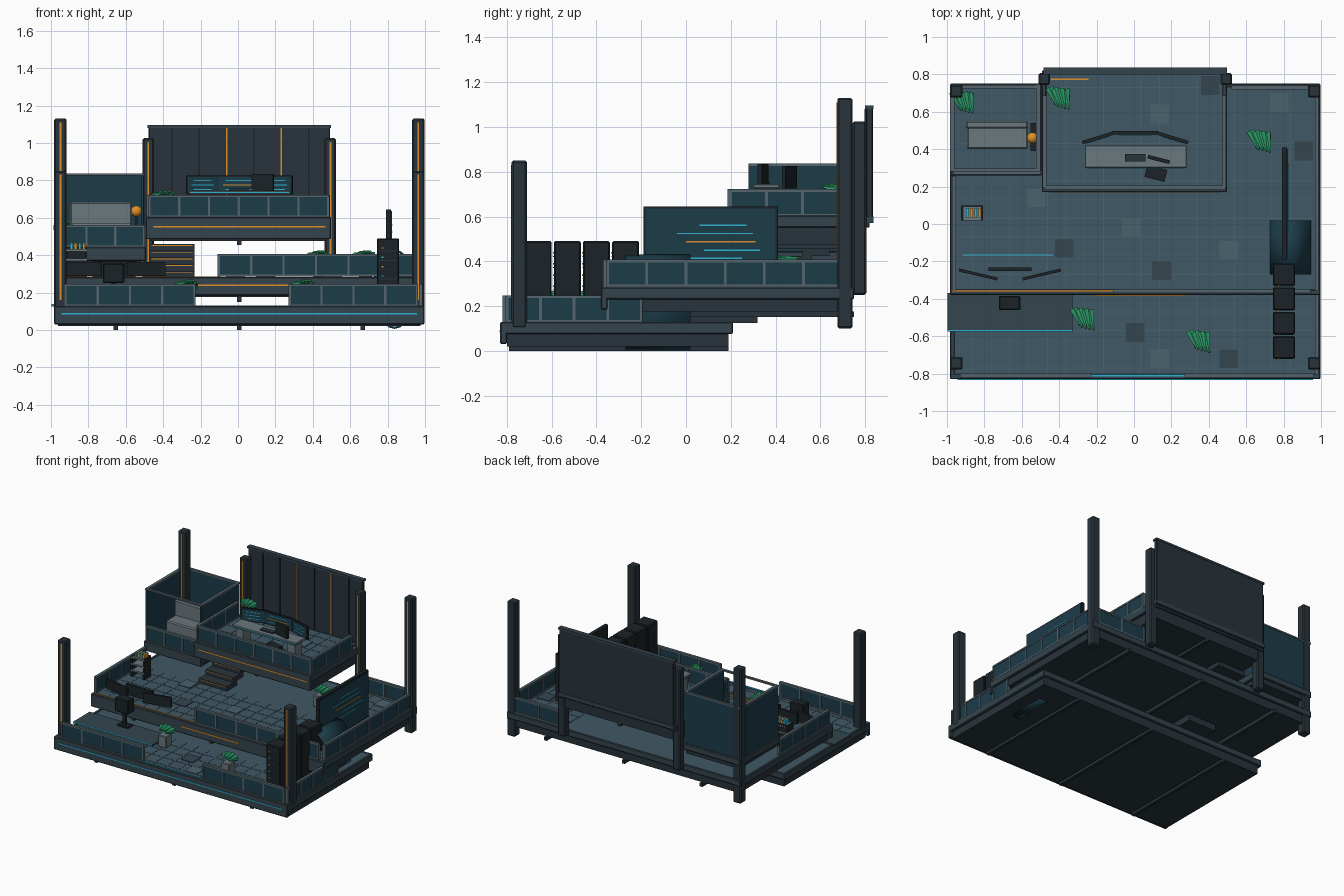
import bpy, math
from mathutils import Vector

if "Cube" in bpy.data.objects:
    bpy.data.objects.remove(bpy.data.objects["Cube"])

def mat(name, hexv):
    m = bpy.data.materials.new(name)
    c = [int(hexv[i:i + 2], 16) / 255 for i in (0, 2, 4)]
    m.diffuse_color = [v / 12.92 if v < .04 else ((v + .055) / 1.055) ** 2.4 for v in c] + [1]
    m.use_nodes = True
    m.node_tree.nodes["Principled BSDF"].inputs["Base Color"].default_value = m.diffuse_color
    return m

FLOOR, TRIM, DARK = mat("floor", "405966"), mat("trim", "33434c"), mat("dark", "28343b")
BLACK, GLASS, EDGE = mat("black", "1b2226"), mat("glass", "1c3c49"), mat("edge", "55656d")
ORANGE, CYAN, GREY = mat("orange", "e0902c"), mat("cyan", "2fb4d4"), mat("grey", "6b787d")
GREEN, TILE_D, TILE_L = mat("green", "2fa670"), mat("tile_dark", "33464f"), mat("tile_light", "4a626d")

def finish(o, name, m):
    o.name = name
    o.data.materials.append(m)
    return o

def obox(name, c, s, m, rot=(0, 0, 0), bevel=0):
    bpy.ops.mesh.primitive_cube_add(size=1, location=c, rotation=rot)
    o = bpy.context.object
    o.scale = s
    bpy.ops.object.transform_apply(location=False, rotation=False, scale=True)
    if bevel:
        b = o.modifiers.new("bevel", "BEVEL")
        b.width, b.segments = bevel, 1
    return finish(o, name, m)

def box(name, x0, x1, y0, y1, z0, z1, m, bevel=0):
    return obox(name, ((x0 + x1) / 2, (y0 + y1) / 2, (z0 + z1) / 2), (x1 - x0, y1 - y0, z1 - z0), m, bevel=bevel)

def rail(name, a, b, z, h=.12):
    a, b = Vector(a), Vector(b)
    d, mid = b - a, (a + b) / 2
    L, rot = d.length, (0, 0, math.atan2(d.y, d.x))
    obox(name + "_panel", (mid.x, mid.y, z + h / 2), (L, .012, h), GLASS, rot)
    for zz in (z + .006, z + h - .004):
        obox(name + "_bar", (mid.x, mid.y, zz), (L, .02, .012), EDGE, rot)
    n = max(2, round(L / .17))
    for i in range(n + 1):
        p = a + d * i / n
        obox(name + "_stanchion", (p.x, p.y, z + h / 2), (.012, .02, h), EDGE, rot)

def deck(name, x0, x1, y0, y1, z0, z1, joists=(), jd=.02, jy=-.02):
    box(name + "_floor", x0 + .01, x1 - .01, y0 + .01, y1 - .01, z1 - .03, z1, FLOOR)
    box(name + "_underside", x0 + .02, x1 - .02, y0 + .03, y1 - .02, z0, z1 - .02, DARK)
    box(name + "_front_beam", x0, x1, y0, y0 + .03, z0 + .01, z1 + .004, TRIM, .005)
    box(name + "_back_beam", x0, x1, y1 - .02, y1, z1 - .045, z1 + .003, TRIM, .005)
    for x in (x0, x1 - .025):
        box(name + "_side_beam", x, x + .025, y0, y1, z1 - .05, z1 + .004, TRIM, .005)
    for x in joists:
        box(name + "_joist", x - .012, x + .012, y0 + .04, y1 + jy, z0 - jd, z0, DARK)

# Terraced decks
deck("lower_deck", -.99, .99, -.83, .21, .02, .125, (-.66, 0, .66))
deck("middle_deck", -.99, .99, -.38, .75, .175, .28, (-.66, 0, .66), .025, 0)
deck("left_deck", -.99, -.5, .26, .75, .36, .44)
deck("upper_deck", -.5, .49, .17, .82, .475, .6, (0,))
box("lower_light", -.95, .95, -.834, -.828, .083, .091, CYAN)
box("lower_top_light", -.26, .27, -.815, -.805, .127, .132, CYAN)
box("middle_light", -.22, .27, -.384, -.378, .235, .243, ORANGE)
box("middle_edge_light", -.98, -.1, -.36, -.352, .28, .287, ORANGE)
box("upper_light", -.46, .46, .168, .172, .547, .555, ORANGE)
box("wall_floor_light", -.45, -.25, .77, .778, .6, .605, ORANGE)

# Floor seams and tiles
for nm, x0, x1, y0, y1, z in (("lower", -.95, .95, -.8, -.38, .125), ("middle", -.95, .95, -.34, .2, .28),
                              ("middle_right", .52, .95, .2, .72, .28), ("upper", -.46, .46, .2, .79, .6),
                              ("left", -.95, -.54, .3, .72, .44)):
    for i in range(-9, 10):
        v = i * .1 + .03
        if x0 < v < x1:
            box(nm + "_seam", v - .002, v + .002, y0, y1, z, z + .002, TILE_L)
        if y0 < v < y1:
            box(nm + "_seam", x0, x1, v - .002, v + .002, z, z + .002, TILE_L)
for i, (x, y, z) in enumerate(((.13, .59, .6), (.4, .74, .6), (.77, .65, .28), (.9, .39, .28), (-.53, .14, .28),
                               (-.38, -.13, .28), (-.02, -.02, .28), (.14, -.25, .28), (.5, -.14, .28),
                               (0, -.58, .125), (.13, -.72, .125), (.5, -.72, .125))):
    obox("floor_tile", (x, y, z + .002), (.1, .1, .006), (TILE_L, TILE_D)[i % 2])

# Corner posts with light strips
def post(name, x, y, z0, z1, w=.068):
    obox(name, (x, y, (z0 + z1) / 2), (w, w, z1 - z0), DARK, bevel=.008)
    obox(name + "_light", (x, y - w / 2, (z0 + z1) / 2 + .02), (.01, .006, z1 - z0 - .08), ORANGE)
for s in (-1, 1):
    post("front_post", s * .957, -.745, .1, .85)
    post("back_post", s * .957, .71, .1, 1.13)
    post("wall_post", s * .487, .775, .25, 1.025, .062)

# Back wall with panel ribs
box("back_wall", -.485, .485, .805, .835, .57, 1.09, DARK, .004)
box("back_wall_cap", -.49, .49, .80, .838, 1.08, 1.095, TRIM)
box("back_wall_sill", -.49, .49, .80, .838, .57, .6, TRIM)
for i in range(6):
    x = -.36 + i * .146
    box("wall_rib", x - .004, x + .004, .798, .806, .61, 1.08, ORANGE if i in (2, 4) else BLACK)

# Railings
rail("lower_left_rail", (-.93, -.81), (-.24, -.81), .125)
rail("lower_right_rail", (.27, -.81), (.95, -.81), .125)
rail("lower_side_rail", (.97, -.8), (.97, -.2), .125)
rail("middle_front_rail", (-.11, -.36), (.93, -.36), .285)
rail("middle_right_rail", (.97, -.35), (.97, .7), .285)
rail("middle_left_rail", (-.97, -.35), (-.97, .25), .285)
rail("middle_back_rail", (.52, .73), (.93, .73), .285)
rail("upper_front_rail", (-.48, .195), (.475, .195), .6)
for x in (-.485, .475):
    rail("upper_side_rail", (x, .2), (x, .68), .6)
rail("left_deck_rail", (-.97, .275), (-.51, .275), .44)

# Glass nook walls and rim
for x in (-.985, -.525):
    box("nook_side_wall", x, x + .012, .28, .74, .44, .83, GLASS)
    box("nook_side_cap", x - .005, x + .017, .28, .745, .825, .837, EDGE)
box("nook_back_wall", -.98, -.515, .725, .74, .44, .83, GLASS)
for y in (.28, .725):
    box("nook_cap", -.99, -.51, y, y + .018, .825, .837, EDGE)

# Sofa and ball lamp
box("sofa_seat", -.9, -.575, .40, .54, .46, .57, GREY, .008)
box("sofa_back", -.905, -.575, .51, .55, .46, .685, GREY, .008)
bpy.ops.mesh.primitive_uv_sphere_add(segments=16, ring_count=10, radius=.03, location=(-.55, .46, .635))
finish(bpy.context.object, "lamp_ball", ORANGE)
bpy.ops.object.shade_smooth_by_angle()
box("lamp_stem", -.556, -.544, .454, .466, .44, .62, BLACK)
box("lamp_base", -.56, -.53, .39, .54, .44, .452, BLACK)

# Stairs between middle and upper deck, and lower and middle deck
for i in range(5):
    y = .2 + i * .08
    box("stair_step", -.48, -.24, y, y + .12, .28 + i * .036, .316 + i * .036, DARK)
    box("stair_light", -.47, -.25, y - .003, y + .002, .306 + i * .036, .31 + i * .036, ORANGE)
for i in range(3):
    box("lower_step", -.48, -.24, -.15 + i * .1, .32, .125 + i * .025, .15 + i * .025, DARK)

# Upper desk, keyboard and curved screens
box("desk_top", -.27, .275, .30, .42, .725, .745, GREY, .004)
box("desk_light", -.26, .265, .297, .302, .732, .738, CYAN)
for x in (-.22, .22):
    box("desk_leg", x - .03, x + .03, .32, .41, .6, .725, GREY)
obox("keyboard", (0, .355, .75), (.11, .04, .01), DARK)
def screen(name, c, w, h, yaw):
    obox(name, c, (w, .016, h), BLACK, (0, 0, yaw))
    n = Vector((math.sin(yaw), -math.cos(yaw), 0))
    p = Vector(c) + n * .009
    obox(name + "_face", p, (w - .015, .004, h - .015), GLASS, (0, 0, yaw))
    for k in (-1, 0, 1):
        obox(name + "_line", p + n * .003 + Vector((0, 0, k * h * .24)), (w * (.7 - .12 * abs(k)), .003, .005),
             ORANGE if k == 0 and yaw == 0 else CYAN, (0, 0, yaw))
screen("desk_screen", (0, .488, .775), .25, .1, 0)
screen("desk_screen_left", (-.2, .462, .775), .175, .1, .3)
screen("desk_screen_right", (.2, .462, .775), .175, .1, -.3)

# Desk chair
obox("chair_seat", (.11, .27, .69), (.11, .065, .02), BLACK, (0, 0, -.25))
obox("chair_back", (.125, .345, .79), (.12, .02, .09), BLACK, (0, 0, -.25))
box("chair_stem", .1, .12, .265, .285, .6, .69, BLACK)

# Lower left work corner
box("work_mat", -1.005, -.335, -.57, -.37, .125, .137, TILE_D)
box("work_mat_light", -1.005, -.335, -.574, -.568, .132, .139, CYAN)
box("work_light", -.92, -.44, -.168, -.162, .28, .286, CYAN)
obox("work_screen", (-.67, -.242, .325), (.23, .018, .08), BLACK)
for s in (-1, 1):
    obox("work_side_screen", (-.67 + s * .17, -.27, .325), (.21, .016, .075), BLACK, (0, 0, s * .23))
box("work_chair_back", -.73, -.615, -.46, -.385, .25, .355, BLACK, .006)
box("work_chair_stem", -.685, -.66, -.43, -.41, .13, .25, BLACK)
box("work_chair_base", -.715, -.625, -.45, -.39, .135, .15, BLACK)

# Storage shelf with coloured binders
for z in (.32, .37, .42):
    box("shelf_board", -.93, -.815, .02, .1, z, z + .012, GREY)
for x in (-.925, -.82):
    box("shelf_side", x - .006, x + .006, .02, .1, .28, .435, BLACK)
box("shelf_back", -.93, -.815, .09, .1, .28, .44, BLACK)
for i in range(4):
    x = -.905 + i * .022
    box("binder", x, x + .015, .035, .085, .43, .465, (CYAN, ORANGE)[i % 2])

# Server cabinets
for i in range(4):
    y = -.72 + i * .13
    box("server_cabinet", .735, .855, y, y + .12, .125, .49, BLACK, .006)
    for k in range(6):
        z = .17 + k * .05
        box("server_slot", .745, .845, y - .003, y + .002, z, z + .004, DARK)
        box("server_led", .76, .77, y - .004, y + .002, z + .015, z + .022, ORANGE if k % 2 else CYAN)

# Large display wall
box("display_wall", .785, .812, -.19, .41, .285, .645, BLACK)
box("display_face", .81, .816, -.18, .40, .3, .635, GLASS)
for i, (y0, y1) in enumerate(((-.03, .25), (.08, .33), (0, .31), (-.04, .3), (.06, .27))):
    z = .41 + i * .037
    box("display_line", .815, .819, y0, y1, z, z + .006, ORANGE if i == 2 else CYAN)

# Curved shell beside the display
bpy.ops.mesh.primitive_cylinder_add(vertices=24, radius=1, depth=.29, end_fill_type='NOTHING',
                                    location=(.83, -.125, .218), rotation=(math.pi / 2, 0, 0))
shell = bpy.context.object
shell.scale = (.115, .212, 1)
bpy.ops.object.transform_apply(location=False, rotation=False, scale=True)
shell.modifiers.new("thickness", "SOLIDIFY").thickness = .012
finish(shell, "curved_shell", GLASS)
bpy.ops.object.shade_smooth_by_angle()

# Potted plants with wedge leaves
for x, y, z in ((-.915, .65, .44), (-.4, .67, .6), (.675, .44, .28), (.43, .37, .28), (-.27, -.51, .125), (.35, -.63, .125)):
    box("plant_pot", x - .035, x + .035, y - .035, y + .035, z, z + .09, GREY, .005)
    for i in range(4):
        t = i - 1.5
        bpy.ops.mesh.primitive_cone_add(vertices=6, radius1=.026, radius2=.006, depth=.11,
                                        location=(x + .024 * t, y - .004 * t, z + .132 - .008 * abs(t)),
                                        rotation=(1.35, 0, .3 - .08 * t))
        finish(bpy.context.object, "plant_leaf", GREEN)

# Shift so the mat overhang keeps the model centred
for o in bpy.data.objects:
    o.location.x += .007
